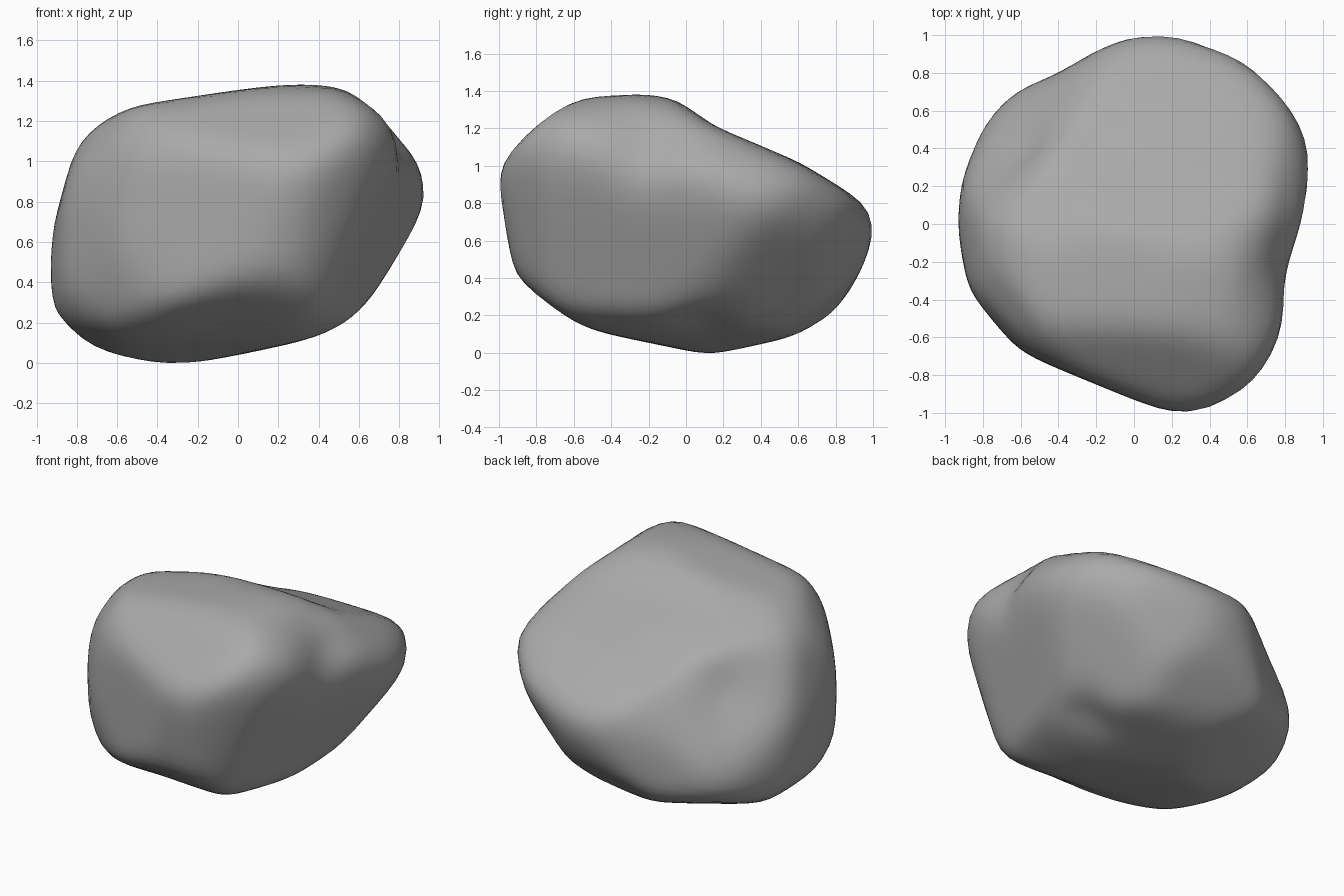
import bpy, bmesh, math
from mathutils import Vector

cube = bpy.data.objects.get("Cube")
if cube:
    bpy.data.objects.remove(cube, do_unlink=True)

SHARPNESS = 42          # higher gives crisper ridges between the carved sides
FULLNESS = 1.03         # makes up for the rounding of the ridges
MIDDLE = Vector((0, 0, .69))

# Carving profiles, measured from the middle of the boulder
front_profile = [(-.92, -.22), (-.9, -.02), (-.79, .36), (-.69, .51), (-.53, .57), (.26, .69),
                 (.42, .69), (.56, .67), (.74, .56), (.79, .42), (.9, .29), (.93, .12), (.84, -.08),
                 (.6, -.45), (.43, -.54), (-.2, -.67), (-.36, -.69), (-.73, -.61), (-.9, -.4)]
side_profile = [(-1, .26), (-.93, .47), (-.79, .59), (-.6, .66), (-.21, .69), (-.05, .65),
                (.15, .51), (.6, .32), (.96, .1), (1, -.04), (.86, -.37), (.75, -.5),
                (.62, -.57), (.13, -.69), (-.07, -.64), (-.6, -.53), (-.77, -.46), (-.89, -.3)]
plan_profile = [(-.93, 0), (-.9, .2), (-.77, .55), (-.67, .67), (-.4, .77), (-.17, .91), (0, .98),
                (.2, 1), (.61, .86), (.87, .57), (.93, .38), (.92, .2), (.8, -.28), (.79, -.58),
                (.6, -.87), (.44, -.97), (.23, -1), (-.62, -.65), (-.85, -.35)]
front_corner_profile = [(-.91, -.08), (-.9, .13), (-.82, .37), (-.66, .57), (-.48, .64), (.09, .58),
                        (.32, .5), (.83, .37), (1.02, .28), (1.05, .18), (.97, -.05), (.49, -.56),
                        (.35, -.63), (-.2, -.73), (-.52, -.57), (-.79, -.47)]
back_corner_profile = [(-1.05, .06), (-1.02, .26), (-.86, .41), (-.34, .82), (-.08, .94), (.09, .92),
                       (.74, .52), (.86, .35), (.91, -.07), (.87, -.41), (.68, -.69), (.38, -.81),
                       (-.33, -.75), (-.77, -.46)]
under_profile = [(-1.04, .32), (-.94, .5), (-.56, .69), (-.24, .75), (.4, .53), (.72, .37),
                 (.94, -.17), (.94, -.38), (.86, -.58), (.65, -.72), (.13, -.8), (-.6, -.64),
                 (-.82, -.46)]


def axes(toward):
    """Right and up directions of the profile plane facing a direction."""
    facing = Vector(toward).normalized()
    right = Vector((0, 0, 1)).cross(facing).normalized()
    return right, facing.cross(right)


LIFT = .66              # tilt of the corner carvings
carvings = [
    (axes((0, -1, 0)), front_profile),
    (axes((1, 0, 0)), side_profile),
    ((Vector((1, 0, 0)), Vector((0, 1, 0))), plan_profile),
    (axes((1, -1, LIFT)), front_corner_profile),
    (axes((-1, 1, LIFT)), back_corner_profile),
    (axes((1, 1, -LIFT)), under_profile),
]

# Flat facets: direction and distance from the middle
facets = [
    (Vector((-.62, .6, .5)), .69),       # back shoulder
    (Vector((.89, -.26, -.37)), .71),    # overhanging side
]

# Hollows: place, depth and width
hollows = [
    (Vector((.72, -.2, .42)), .06, .2),      # notch in the side
    (Vector((-.6, .4, .14)), .05, .28),      # behind the ridge
    (Vector((-.2, .43, .3)), .04, .25),      # dip in the top
    (Vector((.43, .1, -.48)), .06, .22),     # pit in the underside
]


def cross(a, b):
    return a[0] * b[1] - a[1] * b[0]


def profile_reach(ray, profile):
    """Distance along a flat ray to the profile outline."""
    for start, end in zip(profile, profile[1:] + profile[:1]):
        edge = (end[0] - start[0], end[1] - start[1])
        turn = cross(ray, edge)
        if abs(turn) < 1e-9:
            continue
        along = cross(start, ray) / turn
        reach = cross(start, edge) / turn
        if reach > 0 and -1e-6 <= along <= 1 + 1e-6:
            return reach
    return None


def boulder_reach(direction):
    """Blend every carving and facet into one surface, then press the hollows."""
    total = 0
    for (right, up), profile in carvings:
        reach = profile_reach((direction.dot(right), direction.dot(up)), profile)
        if reach:
            total += reach ** -SHARPNESS
    for normal, distance in facets:
        slope = direction.dot(normal)
        if slope > 0:
            total += (slope / distance) ** SHARPNESS
    reach = FULLNESS * total ** (-1 / SHARPNESS)
    for place, depth, width in hollows:
        gap = (direction - place.normalized()).length / width
        reach -= depth * math.exp(-gap * gap)
    return reach


# Boulder body
bm = bmesh.new()
bmesh.ops.create_icosphere(bm, subdivisions=5, radius=1)
for vert in bm.verts:
    direction = vert.co.normalized()
    vert.co = MIDDLE + direction * boulder_reach(direction)
for _ in range(3):
    bmesh.ops.smooth_vert(bm, verts=bm.verts, factor=.5,
                          use_axis_x=True, use_axis_y=True, use_axis_z=True)

# Rest it on the ground
lowest = min(vert.co.z for vert in bm.verts)
bmesh.ops.translate(bm, verts=bm.verts, vec=(0, 0, -lowest))

for face in bm.faces:
    face.smooth = True
mesh = bpy.data.meshes.new("boulder")
bm.to_mesh(mesh)
bm.free()
boulder = bpy.data.objects.new("boulder", mesh)
bpy.context.collection.objects.link(boulder)

# Stone colour
stone = bpy.data.materials.new("stone_grey")
stone.use_nodes = True
colour = (.4, .4, .4, 1)
stone.diffuse_color = colour
stone.node_tree.nodes["Principled BSDF"].inputs["Base Color"].default_value = colour
mesh.materials.append(stone)
